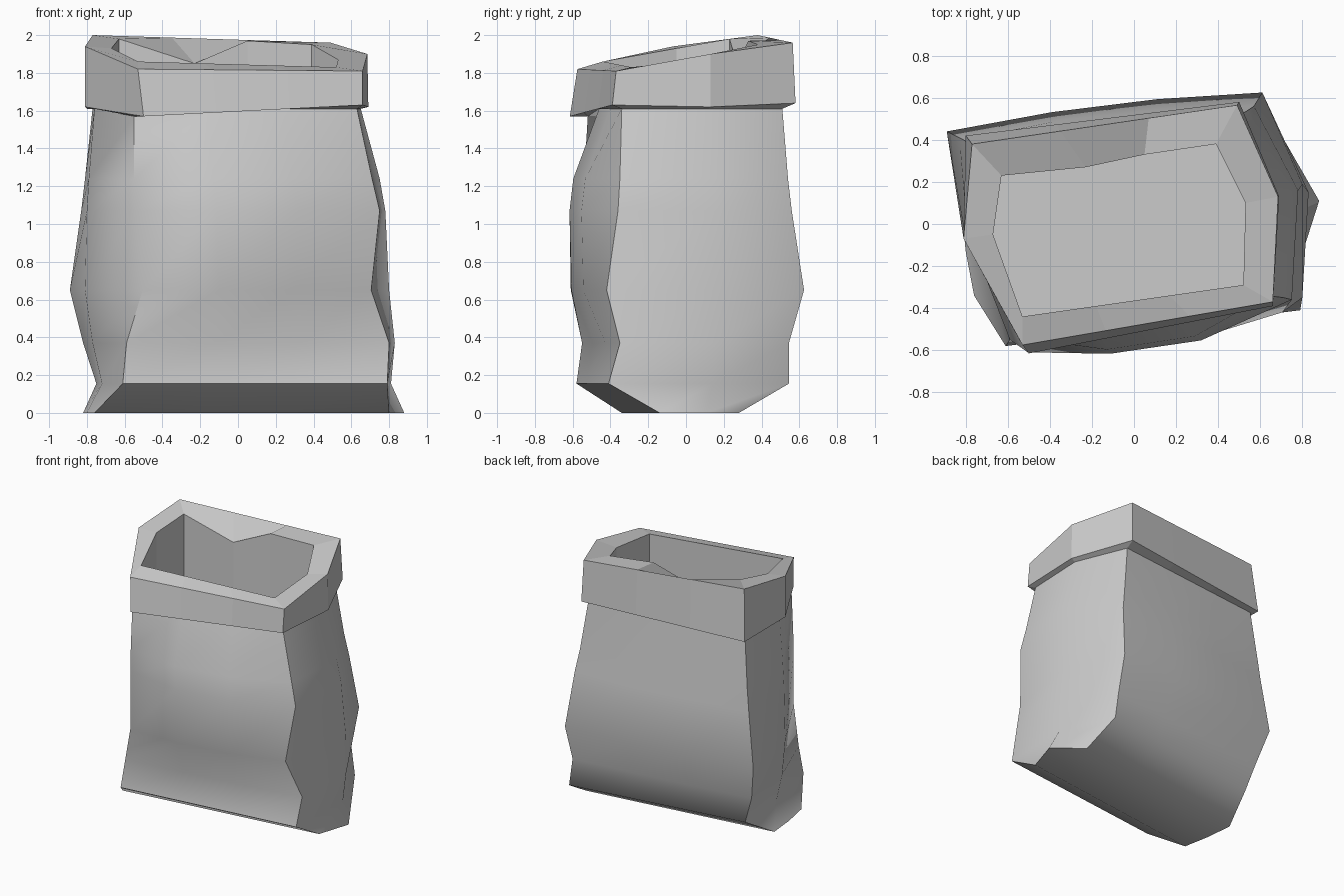
import bpy, bmesh, math
from mathutils import Vector

if "Cube" in bpy.data.objects:
    bpy.data.objects.remove(bpy.data.objects["Cube"])


def expand(corners, front=0.0, back=0.0):
    """Six corner points -> ten, adding two bulged points on the front and back panels."""
    fl, fr, rm, br, bl, lm = [Vector(c) for c in corners]
    f = [fl.lerp(fr, t) + Vector((0, -front, 0)) for t in (1 / 3, 2 / 3)]
    b = [br.lerp(bl, t) + Vector((0, back, 0)) for t in (1 / 3, 2 / 3)]
    return [fl, *f, fr, rm, br, *b, bl, lm]


def loft(name, rings, cap_first=False, cap_last=False):
    bm = bmesh.new()
    loops = [[bm.verts.new(p) for p in r] for r in rings]
    for a, b in zip(loops, loops[1:]):
        n = len(a)
        for i in range(n):
            j = (i + 1) % n
            bm.faces.new((a[i], a[j], b[j], b[i]))
    if cap_first:
        bm.faces.new(loops[0][::-1])
    if cap_last:
        bm.faces.new(loops[-1])
    me = bpy.data.meshes.new(name)
    bm.to_mesh(me)
    bm.free()
    ob = bpy.data.objects.new(name, me)
    bpy.context.collection.objects.link(ob)
    return ob


# Body sections: height, front bulge, back bulge, then corners
# front-left, front-right, right-middle, back-right, back-left, left-middle
sections = [
    (0.00, 0.00, 0.00, (-.76, -.34), (.80, -.14), (.88, .11), (.67, .28), (-.82, .08), (-.80, -.13)),
    (0.155, 0.00, 0.00, (-.61, -.58), (.79, -.41), (.81, .14), (.63, .545), (-.75, .34), (-.72, -.09)),
    (0.37, 0.01, 0.01, (-.59, -.55), (.80, -.35), (.83, .15), (.60, .545), (-.82, .36), (-.77, -.09)),
    (0.65, 0.06, 0.03, (-.505, -.61), (.705, -.42), (.80, .19), (.61, .625), (-.89, .44), (-.81, -.07)),
    (1.07, 0.13, 0.03, (-.545, -.55), (.75, -.36), (.78, .16), (.57, .56), (-.83, .41), (-.80, -.07)),
    (1.24, 0.12, 0.02, (-.55, -.54), (.71, -.35), (.75, .15), (.54, .54), (-.81, .40), (-.79, -.07)),
    (1.61, 0.00, 0.00, (-.55, -.52), (.63, -.34), (.65, .12), (.49, .51), (-.77, .37), (-.76, -.07)),
]
body_rings = [expand([(x, y, s[0]) for x, y in s[3:]], s[1], s[2]) for s in sections]
body_rings[-1][0].z = 1.57
body = loft("bag_body", body_rings, cap_first=True)

# Rolled collar: lower edge, rim, inner lip, then the inside well
lower = expand([(-.50, -.615, 1.57), (.66, -.39, 1.63), (.69, .13, 1.62),
                (.50, .58, 1.64), (-.80, .42, 1.61), (-.81, -.07, 1.62)])
rim = expand([(-.53, -.575, 1.82), (.66, -.37, 1.81), (.685, .13, 1.90),
              (.49, .565, 1.96), (-.77, .38, 2.0), (-.81, -.07, 1.94)])
lip = expand([(-.53, -.44, 1.86), (.52, -.29, 1.83), (.53, .10, 1.87),
              (.39, .38, 1.95), (-.63, .23, 1.98), (-.67, -.05, 1.93)])
lip[6], lip[7] = Vector((.05, .33, 1.97)), Vector((-.23, .27, 1.85))
floor = [Vector((p.x, p.y, 1.2)) for p in lip]
collar = loft("rolled_collar", [body_rings[-1], lower, rim, lip, floor], cap_last=True)

# Smooth body panels with sharp corners; collar stays flat
bpy.ops.object.select_all(action='DESELECT')
body.select_set(True)
bpy.context.view_layer.objects.active = body
bpy.ops.object.shade_smooth_by_angle(angle=math.radians(61))
